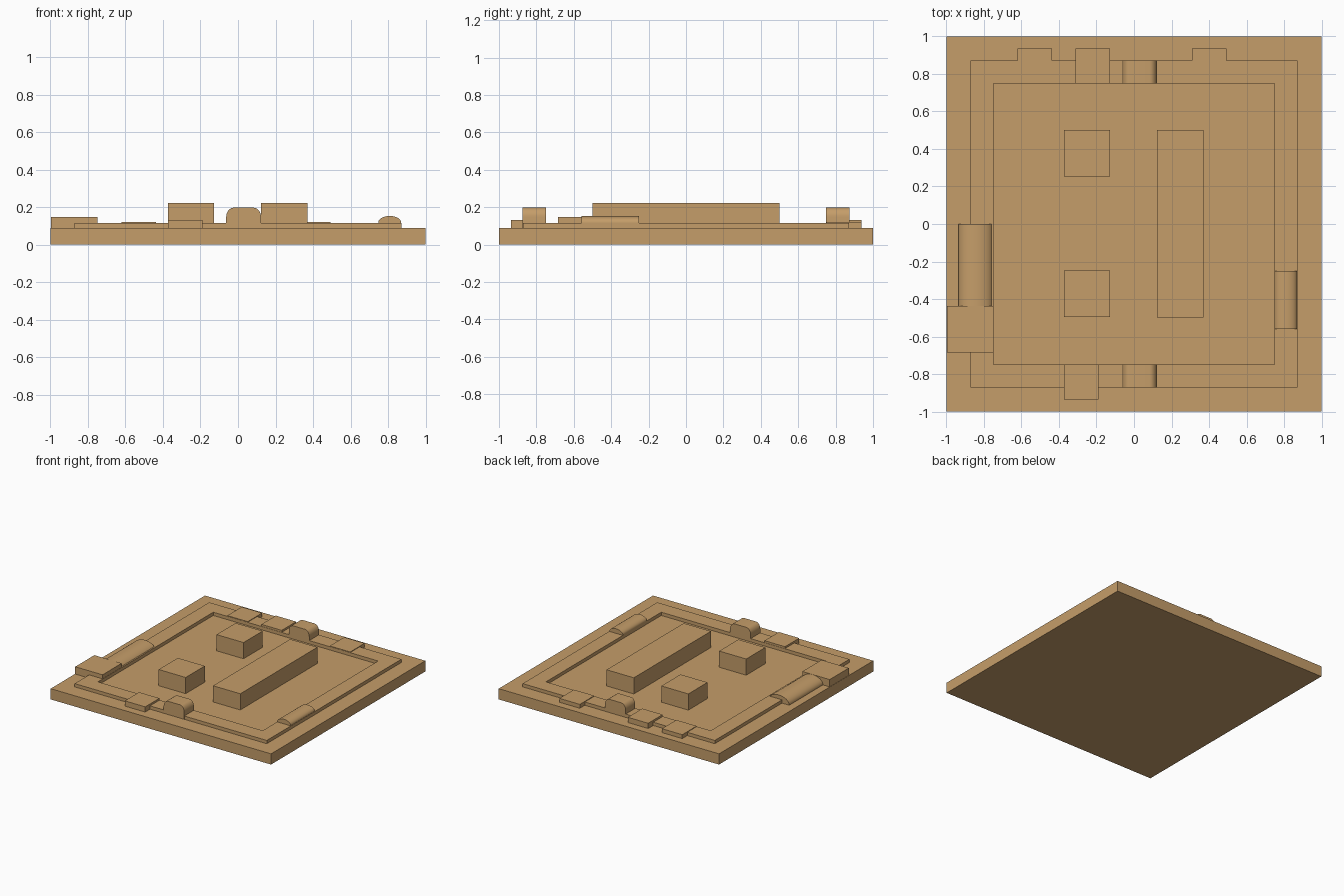
import bpy, bmesh, math

if "Cube" in bpy.data.objects:
    bpy.data.objects.remove(bpy.data.objects["Cube"])

tan = bpy.data.materials.new("tan")
tan.diffuse_color = (0.56, 0.34, 0.143, 1)
tan.use_nodes = True
tan.node_tree.nodes["Principled BSDF"].inputs["Base Color"].default_value = tan.diffuse_color


def finish(name, bm, smooth=False):
    bmesh.ops.recalc_face_normals(bm, faces=bm.faces)
    me = bpy.data.meshes.new(name)
    bm.to_mesh(me)
    bm.free()
    me.materials.append(tan)
    ob = bpy.data.objects.new(name, me)
    bpy.context.collection.objects.link(ob)
    if smooth:
        bpy.ops.object.select_all(action='DESELECT')
        ob.select_set(True)
        bpy.context.view_layer.objects.active = ob
        bpy.ops.object.shade_smooth_by_angle(angle=math.radians(35))
    return ob


def box(name, x0, x1, y0, y1, z0, z1):
    bm = bmesh.new()
    bmesh.ops.create_cube(bm, size=1)
    for v in bm.verts:
        v.co = ((x0 + x1) / 2 + v.co.x * (x1 - x0),
                (y0 + y1) / 2 + v.co.y * (y1 - y0),
                (z0 + z1) / 2 + v.co.z * (z1 - z0))
    return finish(name, bm)


def extrude_y(name, profile, y0, y1):
    """Extrude an x-z outline along y."""
    bm = bmesh.new()
    f = bm.faces.new([bm.verts.new((x, y0, z)) for x, z in profile])
    r = bmesh.ops.extrude_face_region(bm, geom=[f])
    for v in r["geom"]:
        if isinstance(v, bmesh.types.BMVert):
            v.co.y = y1
    return finish(name, bm, True)


def dome(x0, x1, z0, zs, z1, n=16):
    """Half ellipse standing on short straight sides."""
    c, r = (x0 + x1) / 2, (x1 - x0) / 2
    arc = [(c + r * math.cos(math.pi * i / n), zs + (z1 - zs) * math.sin(math.pi * i / n))
           for i in range(n + 1)]
    return [(x1, z0)] + arc + [(x0, z0)]


def rounded(x0, x1, z0, z1, r, rz, n=8):
    """Upright block outline with rounded top corners."""
    pts = [(x1, z0)]
    for cx, a0 in ((x1 - r, 0), (x0 + r, math.pi / 2)):
        for i in range(n + 1):
            a = a0 + math.pi / 2 * i / n
            pts.append((cx + r * math.cos(a), z1 - rz + rz * math.sin(a)))
    return pts + [(x0, z0)]


# Ground slab
G = 0.088
box("base_slab", -1, 1, -1, 1, 0, G)

# Raised square walkway
bm = bmesh.new()
corners = [(-1, -1), (1, -1), (1, 1), (-1, 1)]
loops = [[bm.verts.new((sx * s, sy * s, z)) for sx, sy in corners]
         for s, z in ((0.872, G - 0.01), (0.872, 0.115), (0.748, 0.115), (0.748, G - 0.01))]
for k in range(4):
    a, b = loops[k], loops[(k + 1) % 4]
    for i in range(4):
        j = (i + 1) % 4
        bm.faces.new((a[i], a[j], b[j], b[i]))
finish("raised_walkway", bm)

# Inner blocks
for i, y in enumerate((-0.497, 0.253)):
    box(f"small_block_{i}", -0.372, -0.127, y, y + 0.248, G - 0.01, 0.221)
box("long_block", 0.123, 0.37, -0.499, 0.501, G - 0.01, 0.221)

# Flat tabs on the back and front edges
for i, (x, z) in enumerate(((-0.622, 0.12), (-0.313, 0.131), (0.308, 0.12))):
    box(f"back_tab_{i}", x, x + 0.185, 0.75, 0.937, G - 0.01, z)
box("front_tab", -0.373, -0.188, -0.935, -0.75, G - 0.01, 0.131)

# Rounded humps in the middle of front and back
for name, s in (("front_hump", -1), ("back_hump", 1)):
    extrude_y(name, rounded(-0.063, 0.123, G - 0.01, 0.197, 0.04, 0.05), s * 0.748, s * 0.873)

# Long low domes on left and right, and the left block
extrude_y("right_dome", dome(0.748, 0.87, G - 0.01, 0.118, 0.153), -0.56, -0.25)
extrude_y("left_dome", dome(-0.937, -0.75, G - 0.01, 0.09, 0.147), -0.44, 0)
box("left_block", -0.998, -0.75, -0.685, -0.437, G - 0.01, 0.148)
